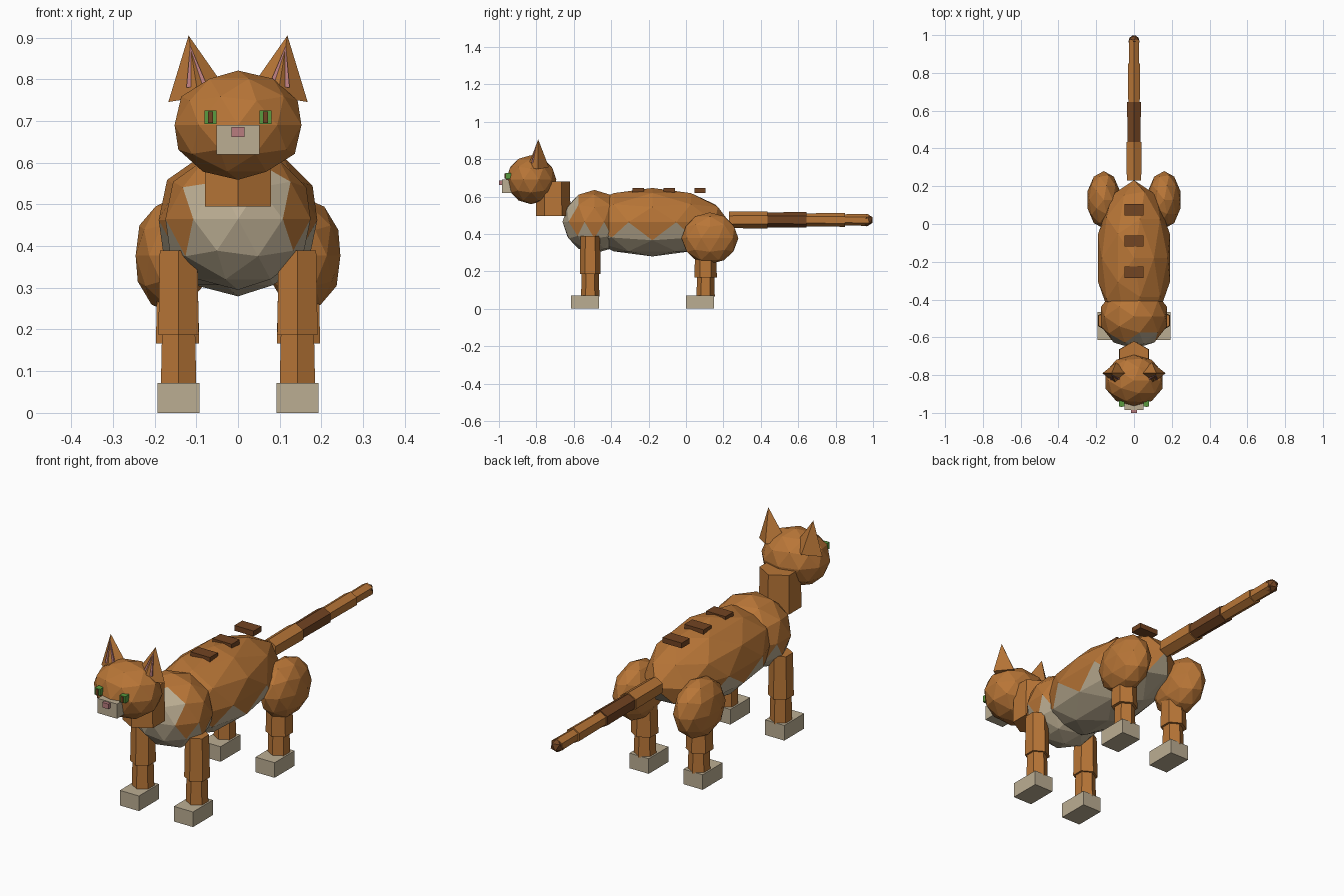
import bpy, bmesh, math
from mathutils import Matrix, Vector

if "Cube" in bpy.data.objects:
    bpy.data.objects.remove(bpy.data.objects["Cube"])


def material(name, rgb):
    m = bpy.data.materials.new(name)
    m.diffuse_color = (*rgb, 1)
    m.use_nodes = True
    m.node_tree.nodes["Principled BSDF"].inputs["Base Color"].default_value = m.diffuse_color
    return m


ORANGE = material("orange_fur", (0.48, 0.18, 0.038))
DARK = material("dark_brown_fur", (0.17, 0.058, 0.016))
CREAM = material("cream_fur", (0.50, 0.42, 0.29))
PINK = material("pink_skin", (0.48, 0.20, 0.21))
GREEN = material("green_eye", (0.10, 0.33, 0.05))


def finish(name, bm, mats, rule=None):
    """Turn a bmesh into an object; rule marks faces for the second colour."""
    me = bpy.data.meshes.new(name)
    for m in mats:
        me.materials.append(m)
    bm.normal_update()
    if rule:
        for f in bm.faces:
            f.material_index = int(rule(f.calc_center_median()))
    return me, bm


def add(name, bm, mats, matrix, rule=None):
    me, bm = finish(name, bm, mats, rule)
    bm.transform(matrix)
    bm.to_mesh(me)
    bm.free()
    ob = bpy.data.objects.new(name, me)
    bpy.context.collection.objects.link(ob)
    return ob


def place(loc, scale=(1, 1, 1), rot=None):
    m = Matrix.Translation(Vector(loc))
    if rot:
        m = m @ rot
    return m @ Matrix.Diagonal((*scale, 1))


def ball(name, loc, radii, mats, rule=None, sub=2):
    bm = bmesh.new()
    bmesh.ops.create_icosphere(bm, subdivisions=sub, radius=1)
    return add(name, bm, mats, place(loc, radii), rule)


def box(name, loc, size, mat):
    bm = bmesh.new()
    bmesh.ops.create_cube(bm, size=1)
    return add(name, bm, [mat], place(loc, size))


def cone(name, loc, r1, r2, depth, mat, sides=6, rot=None, scale=(1, 1, 1)):
    bm = bmesh.new()
    bmesh.ops.create_cone(bm, cap_ends=True, segments=sides,
                          radius1=r1, radius2=r2, depth=depth)
    return add(name, bm, [mat], place(loc, scale, rot))


def hex_post(name, x, y, z0, z1, r_bottom, r_top, mat):
    return cone(name, (x, y, (z0 + z1) / 2), r_bottom, r_top, z1 - z0, mat,
                rot=Matrix.Identity(4))


# Torso: cream underside, cream bib on the chest
ball("body", (0, -0.18, 0.4625), (0.2, 0.412, 0.183), [ORANGE, CREAM],
     lambda c: c.z < -0.25)
ball("chest", (0, -0.49, 0.465), (0.183, 0.17, 0.17), [ORANGE, CREAM],
     lambda c: c.z < -0.25 or c.y < -0.55)

# Neck and head
hex_post("neck", 0, -0.71, 0.495, 0.68, 0.092, 0.09, ORANGE)
ball("head", (0, -0.828, 0.69), (0.16, 0.135, 0.131), [ORANGE])
box("muzzle", (0, -0.94, 0.655), (0.102, 0.09, 0.07), CREAM)
box("nose", (0, -0.99, 0.674), (0.032, 0.02, 0.024), PINK)

for s, side in ((-1, "left"), (1, "right")):
    # Ears lean slightly outward
    lean = Matrix.Rotation(s * math.radians(9), 4, 'Y')
    base = Vector((s * 0.095, -0.79, 0.757))
    up = lean @ Vector((0, 0, 1))
    cone("ear_" + side, base + up * 0.075, 0.073, 0, 0.15, ORANGE, 4, lean, (1, 0.78, 1))
    cone("inner_ear_" + side, base + up * 0.076 + Vector((0, -0.011, 0)), 0.035, 0, 0.098,
         PINK, 4, lean @ Matrix.Rotation(math.radians(45), 4, 'Z'))
    # Eyes with slit pupils
    box("eye_" + side, (s * 0.066, -0.95, 0.709), (0.029, 0.03, 0.032), GREEN)
    box("pupil_" + side, (s * 0.066, -0.964, 0.709), (0.011, 0.012, 0.028), DARK)
    # Front leg
    x = s * 0.1425
    hex_post("front_upper_leg_" + side, x, -0.512, 0.187, 0.39, 0.056, 0.052, ORANGE)
    hex_post("front_lower_leg_" + side, x, -0.512, 0.065, 0.19, 0.049, 0.046, ORANGE)
    box("front_paw_" + side, (x, -0.54, 0.036), (0.101, 0.15, 0.072), CREAM)
    # Back leg
    ball("haunch_" + side, (s * 0.16, 0.128, 0.377), (0.09, 0.152, 0.138), [ORANGE])
    hex_post("back_upper_leg_" + side, s * 0.145, 0.105, 0.167, 0.32, 0.06, 0.056, ORANGE)
    hex_post("back_lower_leg_" + side, x, 0.105, 0.065, 0.17, 0.049, 0.046, ORANGE)
    box("back_paw_" + side, (x, 0.075, 0.036), (0.101, 0.15, 0.072), CREAM)

# Back stripes
for i, y in enumerate((-0.255, -0.09, 0.075)):
    box(f"back_stripe_{i + 1}", (0, y, 0.632), (0.102, 0.06, 0.025), DARK)

# Tail: tapering segments with one dark ring and a dark tip
along_y = Matrix.Rotation(math.radians(-90), 4, 'X')
segments = ((0.23, 0.435, 0.046, ORANGE), (0.435, 0.645, 0.042, DARK),
            (0.645, 0.85, 0.037, ORANGE), (0.85, 0.975, 0.032, ORANGE))
for i, (y0, y1, r, mat) in enumerate(segments):
    cone(f"tail_segment_{i + 1}", (0, (y0 + y1) / 2, 0.475), r - 0.002, r, y1 - y0, mat,
         rot=along_y)
ball("tail_tip", (0, 0.966, 0.474), (0.033, 0.037, 0.034), [DARK], sub=1)
